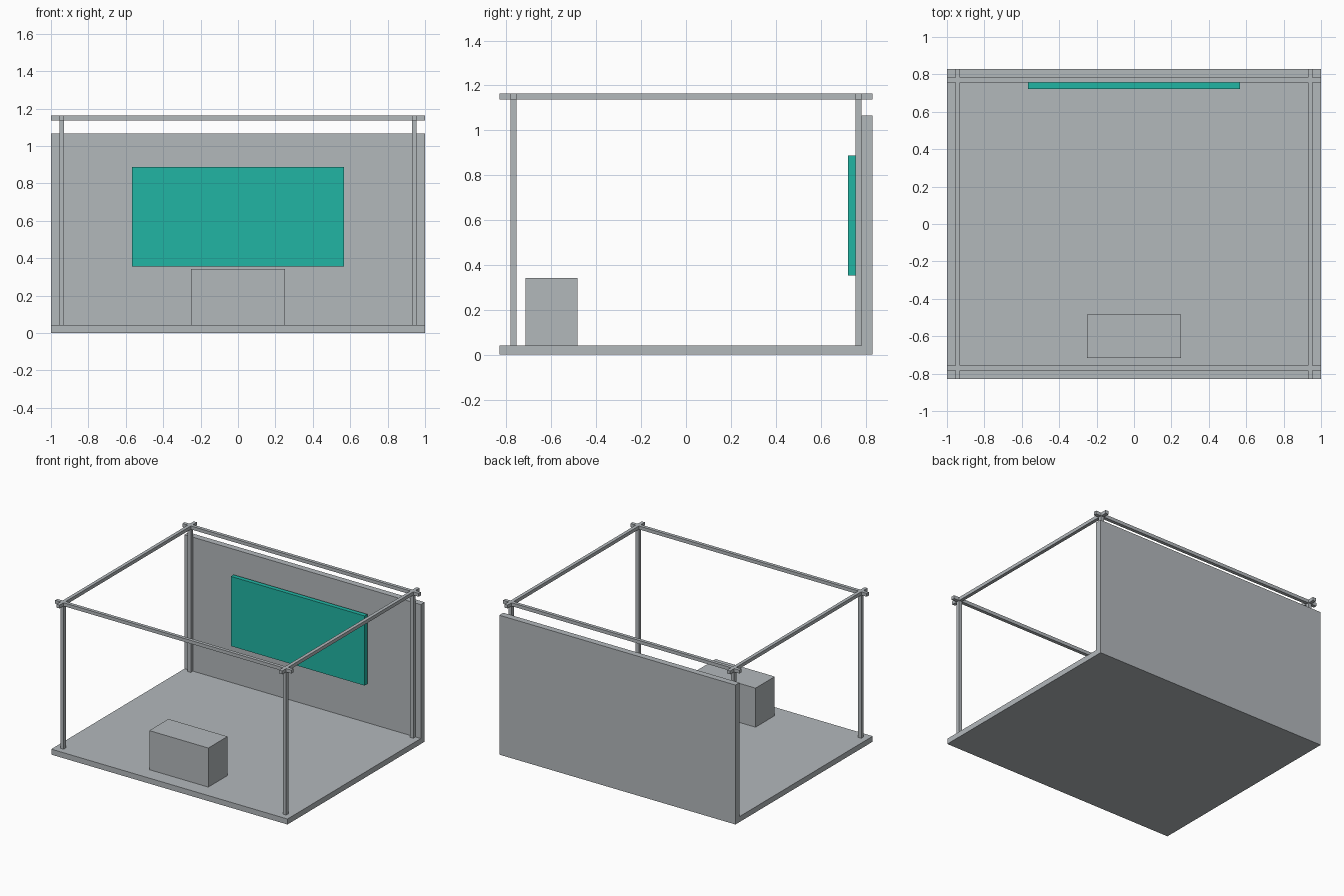
import bpy

if "Cube" in bpy.data.objects:
    bpy.data.objects.remove(bpy.data.objects["Cube"])


def material(name, rgb):
    m = bpy.data.materials.new(name)
    m.diffuse_color = (*rgb, 1)
    m.use_nodes = True
    m.node_tree.nodes["Principled BSDF"].inputs["Base Color"].default_value = m.diffuse_color
    return m


grey = material("light_grey", (0.45, 0.48, 0.50))
teal = material("teal", (0.015, 0.46, 0.37))


def box(name, x, y, z, mat=grey):
    """Box from (min, max) ranges on each axis."""
    bpy.ops.mesh.primitive_cube_add(size=1)
    o = bpy.context.object
    o.name = name
    o.location = [(r[0] + r[1]) / 2 for r in (x, y, z)]
    o.scale = [r[1] - r[0] for r in (x, y, z)]
    bpy.ops.object.transform_apply(location=True, scale=True)
    o.data.materials.append(mat)
    return o


def around(c, half=0.013):
    return (c - half, c + half)


HX, HY = 1.0, 0.83          # outer half sizes
FLOOR, WALL_Y = 0.042, 0.782
PX, PY = 0.942, 0.769       # post centre lines
BEAM = (1.137, 1.163)

# Floor slab and back wall
box("floor", (-HX, HX), (-HY, WALL_Y), (0, FLOOR))
box("back_wall", (-HX, HX), (WALL_Y, HY), (0, 1.067))

# Wall screen and counter
box("screen", (-0.566, 0.566), (0.722, 0.756), (0.354, 0.887), teal)
box("counter", (-0.25, 0.25), (-0.716, -0.484), (FLOOR, 0.341))

# Corner posts
for sx, side in ((-1, "left"), (1, "right")):
    for sy, end in ((-1, "front"), (1, "back")):
        box(f"post_{end}_{side}", around(sx * PX), around(sy * PY), (FLOOR, BEAM[0]))

# Top beams, crossing at the corners and running to the outer edges
for s, end, side in ((-1, "front", "left"), (1, "back", "right")):
    box(f"beam_{end}", (-HX, HX), around(s * PY), BEAM)
    box(f"beam_{side}", around(s * PX), (-HY, HY), BEAM)
